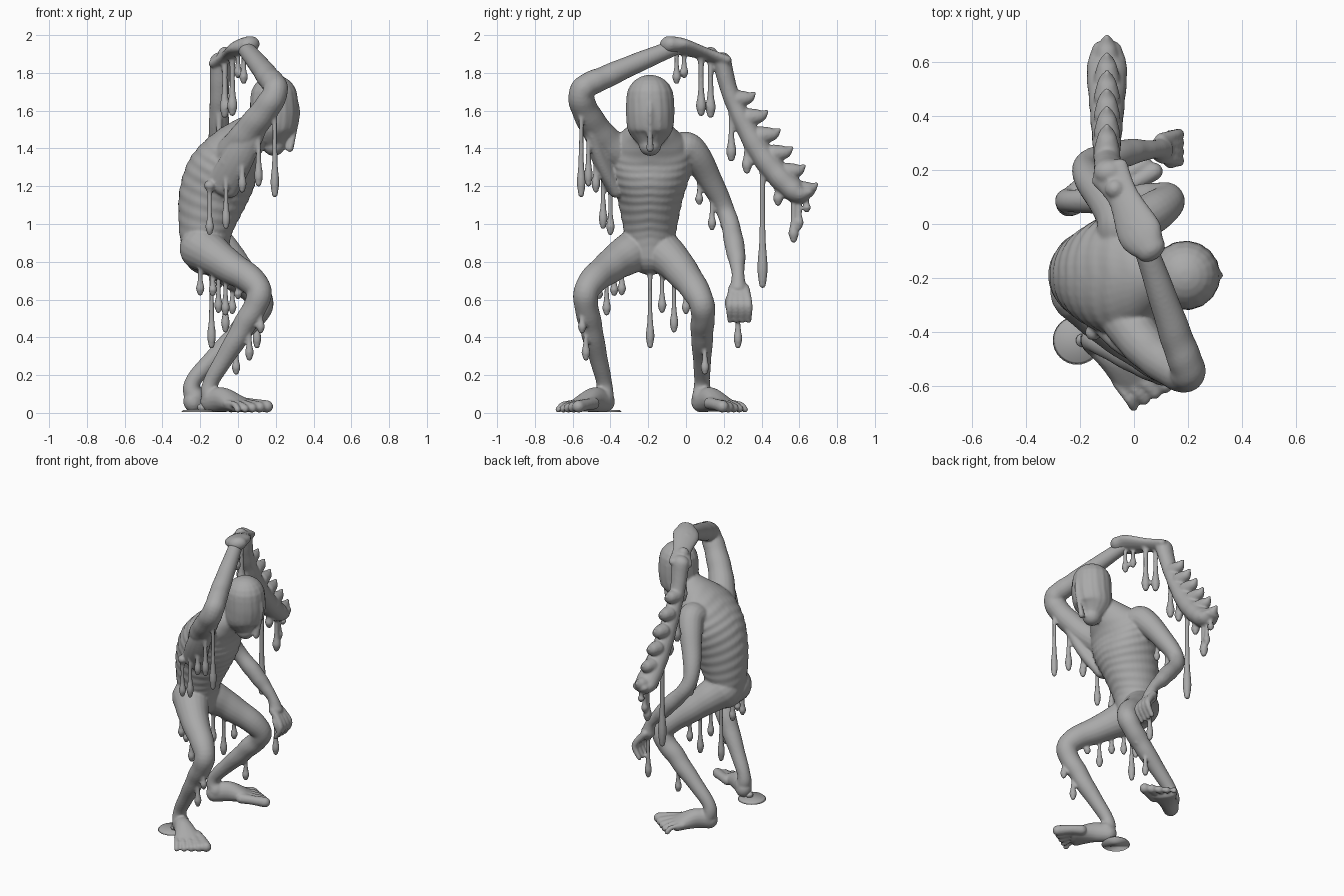
import bpy, bmesh, math
from mathutils import Matrix, Vector

default_cube = bpy.data.objects.get("Cube")
if default_cube:
    bpy.data.objects.remove(default_cube, do_unlink=True)

flesh = bpy.data.materials.new("grey_flesh")
flesh.use_nodes = True
flesh.diffuse_color = (.4, .4, .4, 1)
flesh.node_tree.nodes["Principled BSDF"].inputs["Base Color"].default_value = flesh.diffuse_color


def vec(x, y, z):
    return Vector((x, y, z))


def middle(x, z):
    """Point on the plane that halves the head and trunk."""
    return vec(x, -.19, z)


def blend(values, s):
    """Smooth curve through numbers or points, s running from start to end."""
    last = len(values) - 1
    i = min(int(s * last), last - 1)
    f = s * last - i
    a, b, c, d = (values[max(0, min(last, i + step))] for step in (-1, 0, 1, 2))
    return (b*2 + (c - a)*f + (a*2 - b*5 + c*4 - d)*(f*f) + (b*3 - c*3 + d - a)*f**3) * .5


def tube(bm, path, radii, depths=None, sides=16, wave=None):
    """Round-ended sweep along a path; wave(s, angle) folds the surface."""
    depths = depths or radii
    steps = 10 * len(path)
    domes = [math.radians(angle) for angle in (80, 65, 50, 35, 18)]
    stations = [(0, -a) for a in domes]
    stations += [(i / steps, 0) for i in range(steps + 1)]
    stations += [(1, a) for a in reversed(domes)]
    across, previous = None, None
    for s, dome in stations:
        side, depth = blend(radii, s), blend(depths, s)
        ahead, behind = blend(path, min(s + .01, 1)), blend(path, max(s - .01, 0))
        along = (ahead - behind).normalized()
        if across is None:
            across = Vector((1, 0, 0)) if abs(along.y) > .9 else Vector((0, 1, 0))
        across = (across - along * across.dot(along)).normalized()
        normal = along.cross(across)
        centre = blend(path, s) + along * min(side, depth) * math.sin(dome)
        ring = []
        for k in range(sides):
            angle = math.tau * k / sides
            size = math.cos(dome) * (wave(s, angle) if wave else 1)
            offset = across * side * math.cos(angle) + normal * depth * math.sin(angle)
            ring.append(bm.verts.new(centre + offset * size))
        if previous:
            for k in range(sides):
                n = (k + 1) % sides
                bm.faces.new((previous[k], previous[n], ring[n], ring[k]))
        else:
            bm.faces.new(ring[::-1])
        previous = ring
    bm.faces.new(previous)


def fringe(bm, start, end, lengths, r=.016):
    """Evenly spaced hanging strands, each with a wide root and a heavy bulb."""
    for i, length in enumerate(lengths):
        top = start.lerp(end, i / max(1, len(lengths) - 1))
        tip = top - Vector((0, 0, length - r))
        tube(bm, [top, tip], [r*2, r, r*.8, r*.8, r, r*1.5, r], sides=10)


def finish(bm, name, fused=True):
    bmesh.ops.recalc_face_normals(bm, faces=bm.faces)
    mesh = bpy.data.meshes.new(name)
    bm.to_mesh(mesh)
    bm.free()
    mesh.materials.append(flesh)
    mesh.polygons.foreach_set("use_smooth", [True] * len(mesh.polygons))
    part = bpy.data.objects.new(name, mesh)
    bpy.context.collection.objects.link(part)
    if fused:
        remesh = part.modifiers.new("fuse", 'REMESH')
        remesh.mode = 'VOXEL'
        remesh.voxel_size = .008
        remesh.use_smooth_shade = True
        soften = part.modifiers.new("soften", 'SMOOTH')
        soften.iterations = 3


def foot(bm, ankle, turn, inner):
    """Broad foot with five fanned toes; inner is the side of the big toe."""
    place = Matrix.Translation((ankle.x, ankle.y, 0)) @ Matrix.Rotation(math.radians(turn), 4, 'Z')
    sole = [place @ vec(-.01, 0, .06), place @ vec(.08, 0, .07), place @ vec(.2, 0, .04)]
    tube(bm, sole, [.052, .06, .09], [.058, .065, .036])
    for toe in range(-2, 3):
        size = .026 + .004 * toe * inner
        reach = .285 + .012 * toe * inner
        fan = toe * .041
        knuckles = [place @ vec(.16, fan * .8, .05), place @ vec(.23, fan, .045), place @ vec(reach, fan * 1.1, size)]
        tube(bm, knuckles, [size, size * .9, size], sides=10)


def rib_folds(s, angle):
    fade = min(1, 6 * s * (1 - s))
    return 1 + .013 * fade * math.sin(s * 85 + 4 * abs(math.cos(angle)))


def wrinkles(s, angle):
    return 1 + .02 * math.sin(math.pi * s) * math.sin(s * 60 + math.sin(angle))


def strands(s, angle):
    return 1 + .012 * math.sin(17 * angle + 3 * s) + .008 * math.sin(29 * angle)


body = bmesh.new()

# Hunched torso with rib folds
tube(body, [middle(-.17, .85), middle(-.17, .98), middle(-.135, 1.14), middle(-.08, 1.28),
            middle(-.01, 1.4), middle(.12, 1.53)],
     [.12, .142, .175, .215, .21, .08], [.12, .145, .18, .185, .14, .08], 36, rib_folds)

# Drooping head covered in strands, with one long drip before the face
tube(body, [middle(.19, 1.665), middle(.19, 1.58), middle(.18, 1.49), middle(.19, 1.42)],
     [.125, .127, .115, .06], sides=72, wave=strands)
tube(body, [middle(.3, 1.68), middle(.315, 1.57), middle(.275, 1.4)], [.01, .014, .013, .02], sides=10)

# Raised arm, with skin sagging beneath it
raised_elbow = vec(.195, -.555, 1.69)
armpit = vec(-.15, -.4, 1.2)
grip = vec(.03, -.05, 1.94)
tube(body, [vec(-.06, -.3, 1.33), vec(.05, -.46, 1.48), raised_elbow, vec(.15, -.4, 1.79), grip],
     [.1, .08, .067, .06, .042], sides=18, wave=wrinkles)
tube(body, [vec(-.08, -.37, 1.2), vec(.02, -.46, 1.38), raised_elbow], [.05, .05, .03], [.09, .08, .03])
fringe(body, raised_elbow, armpit, [.55, .37, .28, .35, .26])

# Lowered arm, bent back at the elbow
shoulder = vec(-.06, .035, 1.38)
low_elbow = vec(-.18, .205, 1.08)
palm = vec(.1, .275, .66)
tube(body, [vec(-.05, -.06, 1.37), shoulder, low_elbow, vec(-.04, .26, .87), vec(.07, .275, .74), palm],
     [.1, .083, .05, .052, .034, .046], sides=18, wave=wrinkles)
for finger in range(4):
    spread = .022 * finger - .028
    base = palm + vec(0, spread, 0)
    tube(body, [base, base + vec(.065, spread / 2, -.09), base + vec(.03, spread / 2, -.17)], [.024, .021, .015], sides=10)
tube(body, [palm, palm + vec(.03, -.05, -.06), palm + vec(.05, -.05, -.12)], [.024, .018, .013], sides=10)
fringe(body, vec(-.13, .07, 1.25), low_elbow, [.15, .2, .12])
fringe(body, palm, palm, [.32])

# Legs, each from hip through knee to ankle and foot
near_knee = vec(.11, -.525, .65)
near_ankle = vec(-.14, -.435, .17)
far_knee = vec(.12, .08, .59)
far_ankle = vec(-.23, .085, .18)
for hip, thigh, knee, calf, ankle, turn, inner in (
        (vec(-.19, -.25, .87), vec(-.07, -.38, .79), near_knee, vec(.02, -.5, .44), near_ankle, -41, 1),
        (vec(-.18, -.15, .87), vec(-.06, -.04, .77), far_knee, vec(0, .085, .42), far_ankle, 36, -1)):
    heel = vec(ankle.x, ankle.y, .08)
    tube(body, [hip, thigh, knee, calf, ankle, heel], [.12, .092, .068, .06, .042, .055],
         sides=20, wave=wrinkles)
    foot(body, ankle, turn, inner)
fringe(body, vec(-.2, -.34, .82), vec(0, -.46, .72), [.2, .17, .24, .12])
fringe(body, middle(-.14, .79), vec(-.03, 0, .72), [.45, .24, .32, .2])
fringe(body, vec(.12, -.55, .6), vec(0, -.51, .45), [.18, .25, .1])
fringe(body, vec(.06, .1, .5), vec(-.01, .1, .42), [.1, .22])
finish(body, "creature_body")

# Club: broad flat grip, bent shaft and a row of hooked spines
club = bmesh.new()
bend = vec(-.09, .19, 1.86)
club_head = vec(-.1, .57, 1.18)
tube(club, [vec(.06, -.09, 1.95), vec(.02, -.03, 1.94), vec(-.04, .1, 1.9), bend],
     [.06, .085, .06, .078], [.045, .04, .03, .035])
tube(club, [bend, vec(-.1, .25, 1.65), vec(-.1, .4, 1.37), club_head, vec(-.1, .65, 1.17)],
     [.05, .046, .062, .062, .03], [.06, .05, .062, .075, .055], 18, wrinkles)
for spine in range(6):
    root = vec(-.1, .27, 1.66).lerp(club_head + vec(0, .03, 0), spine / 5)
    tube(club, [root, root + vec(0, .06, .01), root + vec(0, .09, .03)], [.05, .034, .012], sides=12)
fringe(club, vec(-.03, .08, 1.9), vec(-.07, .13, 1.9), [.33, .34], .019)
fringe(club, vec(-.1, .24, 1.64), club_head, [.31, .26, .75, .2, .28], .019)
fringe(club, vec(-.1, .6, 1.16), vec(-.1, .64, 1.16), [.19, .1])
fringe(club, grip, grip + vec(-.03, .04, 0), [.2, .17])
finish(club, "spined_club")

# Strand from the heel into a flat puddle
puddle = bmesh.new()
pool = vec(-.21, -.43, .01)
tube(puddle, [near_ankle + vec(-.02, .01, -.06), vec(-.18, -.43, .06), pool + vec(.02, 0, .02)], [.02, .012, .025])
disc = bmesh.ops.create_cone(puddle, cap_ends=True, segments=32, radius1=.09, radius2=.08, depth=.012)
bmesh.ops.translate(puddle, verts=disc["verts"], vec=pool)
finish(puddle, "puddle", fused=False)
